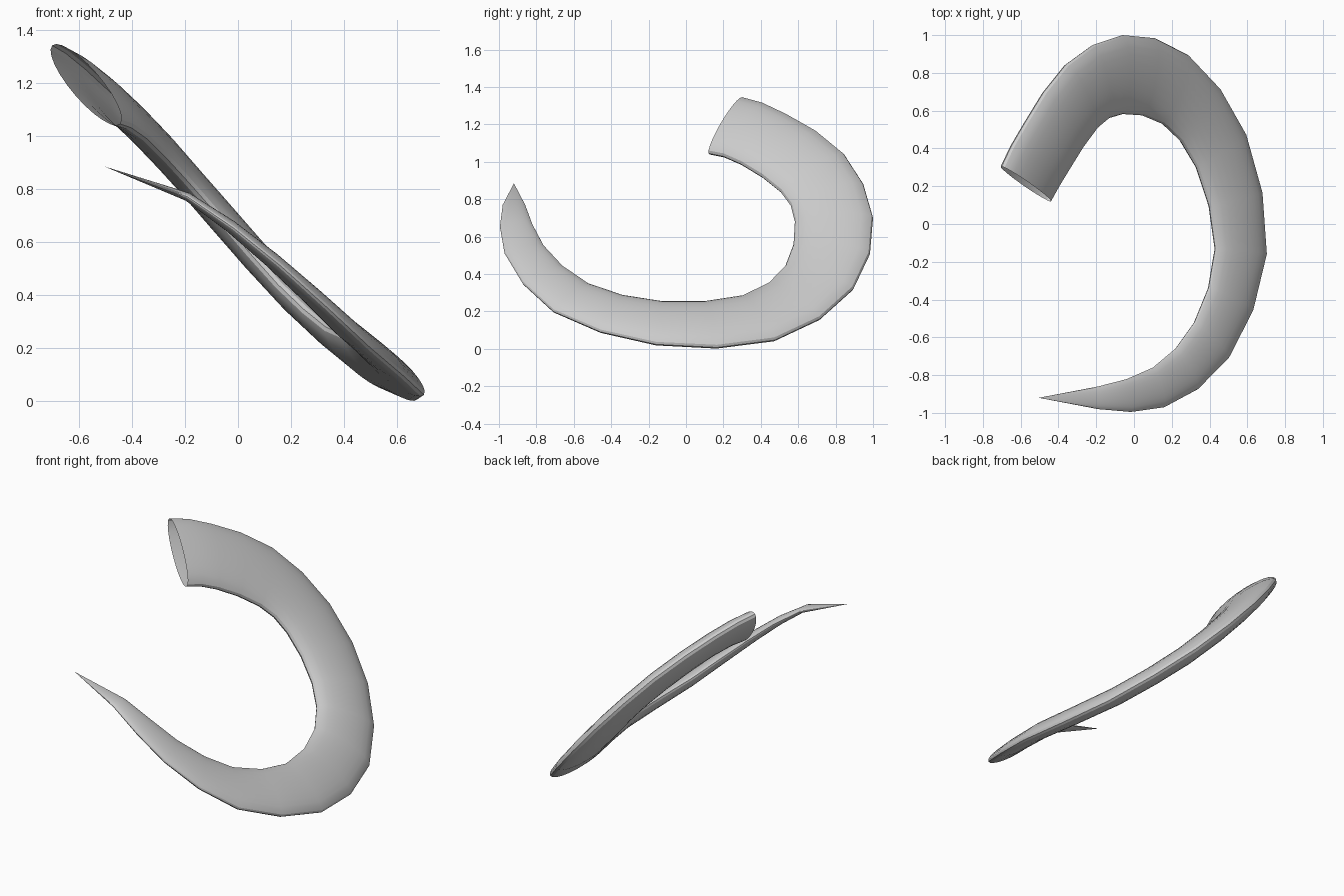
import bpy, bmesh, math
from mathutils import Vector

if "Cube" in bpy.data.objects:
    bpy.data.objects.remove(bpy.data.objects["Cube"])

SIDES = 24
FLATNESS = 0.27   # section thickness relative to its width

# Matching points on the outer and inner edge of the curl, mouth to tip
OUTER = [(-.70, .305, 1.34), (-.575, .54, 1.25), (-.36, .845, 1.04), (-.06, 1, .70),
         (.285, .895, .32), (.59, .475, .047), (.70, -.16, .024), (.50, -.71, .20),
         (.16, -.97, .51), (-.19, -.98, .77)]
INNER = [(-.445, .12, 1.045), (-.345, .29, .99), (-.20, .505, .84), (-.06, .582, .68),
         (.15, .53, .44), (.33, .30, .28), (.43, -.13, .25), (.32, -.52, .345),
         (.10, -.76, .55), (-.19, -.86, .77)]
TIP = Vector((-.505, -.92, .885))


def refine(points):
    """Insert a smooth midpoint between neighbouring points."""
    p = [Vector(q) for q in points]
    ext = [3 * p[0] - 3 * p[1] + p[2]] + p + [TIP]
    out = []
    for i in range(1, len(p)):
        out += [ext[i], (9 * (ext[i] + ext[i + 1]) - ext[i - 1] - ext[i + 2]) / 16]
    return out + [p[-1]]


outer, inner = refine(OUTER), refine(INNER)
centres = [(a + b) / 2 for a, b in zip(outer, inner)] + [TIP]

# Flattened elliptical rings along the curl
bm = bmesh.new()
rings = []
for i, (a, b) in enumerate(zip(outer, inner)):
    major = (a - b) / 2
    tangent = centres[i + 1] - centres[max(i - 1, 0)]
    minor = tangent.cross(major).normalized() * major.length * FLATNESS
    ring = []
    for k in range(SIDES):
        t = 2 * math.pi * k / SIDES
        ring.append(bm.verts.new(centres[i] + major * math.cos(t) + minor * math.sin(t)))
    rings.append(ring)

# Open-mouthed skin closing to a point
tip = bm.verts.new(TIP)
for k in range(SIDES):
    n = (k + 1) % SIDES
    for r, s in zip(rings, rings[1:]):
        bm.faces.new((r[k], r[n], s[n], s[k]))
    bm.faces.new((rings[-1][k], rings[-1][n], tip))
bmesh.ops.recalc_face_normals(bm, faces=bm.faces)

mesh = bpy.data.meshes.new("horn")
bm.to_mesh(mesh)
bm.free()
horn = bpy.data.objects.new("horn", mesh)
bpy.context.collection.objects.link(horn)
bpy.context.view_layer.objects.active = horn
horn.select_set(True)
bpy.ops.object.shade_smooth_by_angle(angle=math.radians(30))
